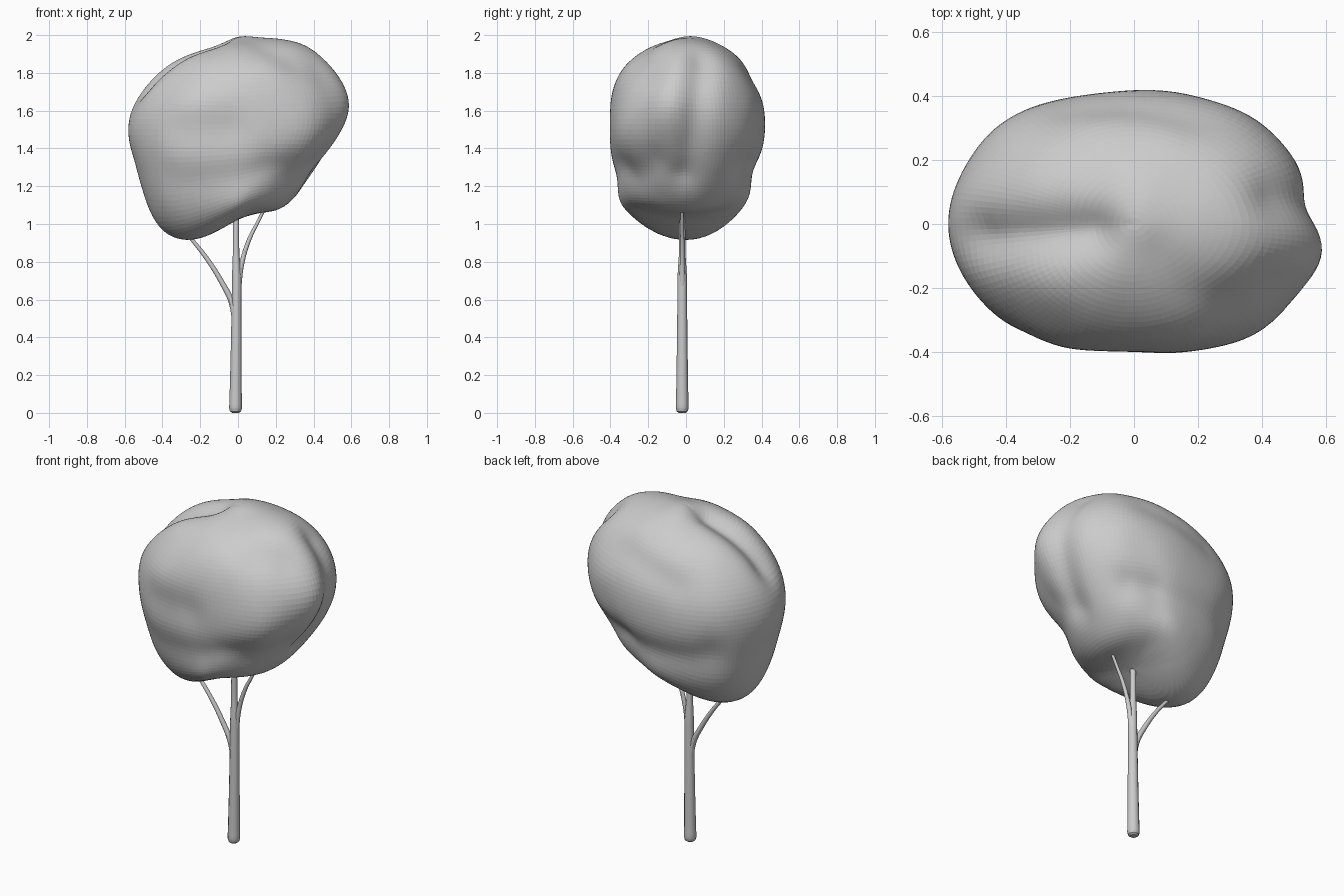
import bpy, bmesh
from math import atan2, hypot, pi, exp
from mathutils import Vector

cube = bpy.data.objects.get("Cube")
if cube:
    bpy.data.objects.remove(cube, do_unlink=True)


def make_material(name, colour):
    mat = bpy.data.materials.new(name)
    mat.use_nodes = True
    mat.diffuse_color = colour
    for node in mat.node_tree.nodes:
        if node.type == 'BSDF_PRINCIPLED':
            node.inputs["Base Color"].default_value = colour
    return mat


grey = make_material("plain grey", (0.6, 0.6, 0.6, 1))

# Crown outline in the front plane (x, z), turned into radii by angle
CENTRE = 1.5
OUTLINE = [(0, 2), (.12, 1.985), (.25, 1.975), (.36, 1.95), (.46, 1.88),
           (.54, 1.78), (.58, 1.65), (.565, 1.54), (.51, 1.41), (.43, 1.29),
           (.33, 1.17), (.22, 1.075), (.1, 1.06), (0, 1.03), (-.1, .97),
           (-.2, .92), (-.28, .91), (-.38, .94), (-.45, 1.03), (-.5, 1.17),
           (-.54, 1.32), (-.58, 1.45), (-.58, 1.55), (-.54, 1.68),
           (-.45, 1.79), (-.35, 1.86), (-.22, 1.92), (-.1, 1.965)]
polar = sorted((atan2(z - CENTRE, x), hypot(x, z - CENTRE)) for x, z in OUTLINE)
first, last = polar[0], polar[-1]
polar = [(last[0] - 2 * pi, last[1])] + polar + [(first[0] + 2 * pi, first[1])]


def outline_radius(angle):
    angle = (angle + pi) % (2 * pi) - pi
    for (a, ra), (b, rb) in zip(polar, polar[1:]):
        if a <= angle <= b:
            return ra + (rb - ra) * (angle - a) / (b - a)
    return first[1]


def soft_radius(angle, rho):
    """Outline radius, averaged more widely towards the front and back."""
    spread = .04 + .6 * (1 - rho)
    return sum(outline_radius(angle + k * spread) for k in range(-2, 3)) / 5


# Valleys running over the crown: start, end, depth
VALLEYS = [((-.3, -.05, .95), (-.88, -.1, .45), .055),
           ((.78, .2, .6), (.85, -.02, -.5), .04),
           ((-.36, .85, .4), (.3, .78, .55), .02),
           ((-.5, -.85, 0), (-.1, -1, 0), .02),
           ((-.6, -.75, -.45), (.5, -.8, -.4), .02),
           ((-.6, .75, -.35), (.6, .75, -.4), .035),
           ((.85, -.4, -.35), (.6, -.6, -.55), .02),
           ((.1, -.25, .95), (.3, -.5, .8), .015),
           ((.45, .8, 0), (.25, .75, -.6), .015),
           ((.75, -.5, .6), (.6, -.6, .65), .025)]
VALLEYS = [(Vector(a), Vector(b), d) for a, b, d in VALLEYS]

# Rounded lumps: direction, width, height
LUMPS = [((-.5, -.45, .75), .25, .015), ((.95, -.25, .2), .25, .03),
         ((.1, 1, .1), .3, .01), ((.7, -.7, 0), .3, .025),
         ((-.6, .4, .7), .3, .015), ((-.45, -.85, .2), .25, .015),
         ((.5, .8, .15), .3, .015), ((-.7, .7, .1), .3, .015)]
LUMPS = [(Vector(d).normalized(), w, h) for d, w, h in LUMPS]


def relief(p):
    lift = sum(h * exp(-((p - d).length / w) ** 2) for d, w, h in LUMPS)
    for a, b, depth in VALLEYS:
        t = min(1, max(0, (p - a).dot(b - a) / (b - a).length_squared))
        near = a.lerp(b, t).normalized()
        lift -= depth * exp(-((p - near).length / .2) ** 2)
    return lift


def crown_point(p):
    rho = hypot(p.x, p.z)
    r = soft_radius(atan2(p.z, p.x), rho)
    # the underside is broad at the front and on the left
    fullness = (.9 if p.y < 0 else .4) * min(1, max(0, 1 + 1.8 * p.x))
    depth = .41 * (1 + fullness * max(0, -p.z) ** 5)
    y = p.y * depth * (1 + .25 * (rho * p.y) ** 2)
    return Vector((p.x * r, y, p.z * r + CENTRE)) + p * relief(p)


def build_crown():
    bm = bmesh.new()
    bmesh.ops.create_uvsphere(bm, u_segments=128, v_segments=64, radius=1)
    for v in bm.verts:
        v.co = crown_point(v.co.normalized())
    # soften the kinks of the outline
    for _ in range(3):
        bmesh.ops.smooth_vert(bm, verts=bm.verts, factor=0.5,
                              use_axis_x=True, use_axis_y=True, use_axis_z=True)
    mesh = bpy.data.meshes.new("crown")
    bm.to_mesh(mesh)
    bm.free()
    mesh.materials.append(grey)
    obj = bpy.data.objects.new("crown", mesh)
    bpy.context.collection.objects.link(obj)


def build_limb(name, points):
    """Round tapering limb through (x, y, z, radius) points."""
    curve = bpy.data.curves.new(name, 'CURVE')
    curve.dimensions = '3D'
    curve.bevel_depth = 1
    curve.bevel_resolution = 4
    curve.resolution_u = 6
    curve.use_fill_caps = True
    spline = curve.splines.new('BEZIER')
    spline.bezier_points.add(len(points) - 1)
    for bp, (x, y, z, r) in zip(spline.bezier_points, points):
        bp.co = (x, y, z)
        bp.radius = r
        bp.handle_left_type = bp.handle_right_type = 'AUTO'
    curve.materials.append(grey)
    obj = bpy.data.objects.new(name, curve)
    bpy.context.collection.objects.link(obj)
    bpy.ops.object.select_all(action='DESELECT')
    obj.select_set(True)
    bpy.context.view_layer.objects.active = obj
    bpy.ops.object.convert(target='MESH')
    bpy.ops.object.shade_smooth_by_angle()


build_crown()

# Trunk with a rounded foot, and two branches reaching into the crown
Y = -.02
build_limb("trunk", [(-.013, Y, 0, .018), (-.013, Y, .008, .029),
                     (-.013, Y, .025, .034), (-.01, Y, .3, .029),
                     (-.008, Y, .55, .026), (-.007, Y, .72, .025),
                     (-.01, Y, .85, .017), (-.01, Y, 1.1, .015)])
build_limb("right_branch", [(-.012, Y, .48, .018), (-.035, Y, .59, .016),
                            (-.085, Y, .69, .014), (-.16, Y, .81, .012),
                            (-.27, Y, .95, .009)])
build_limb("left_branch", [(.002, Y, .66, .015), (.02, Y, .79, .013),
                           (.06, Y, .92, .011), (.1, Y, 1.0, .009),
                           (.15, Y, 1.1, .008)])
